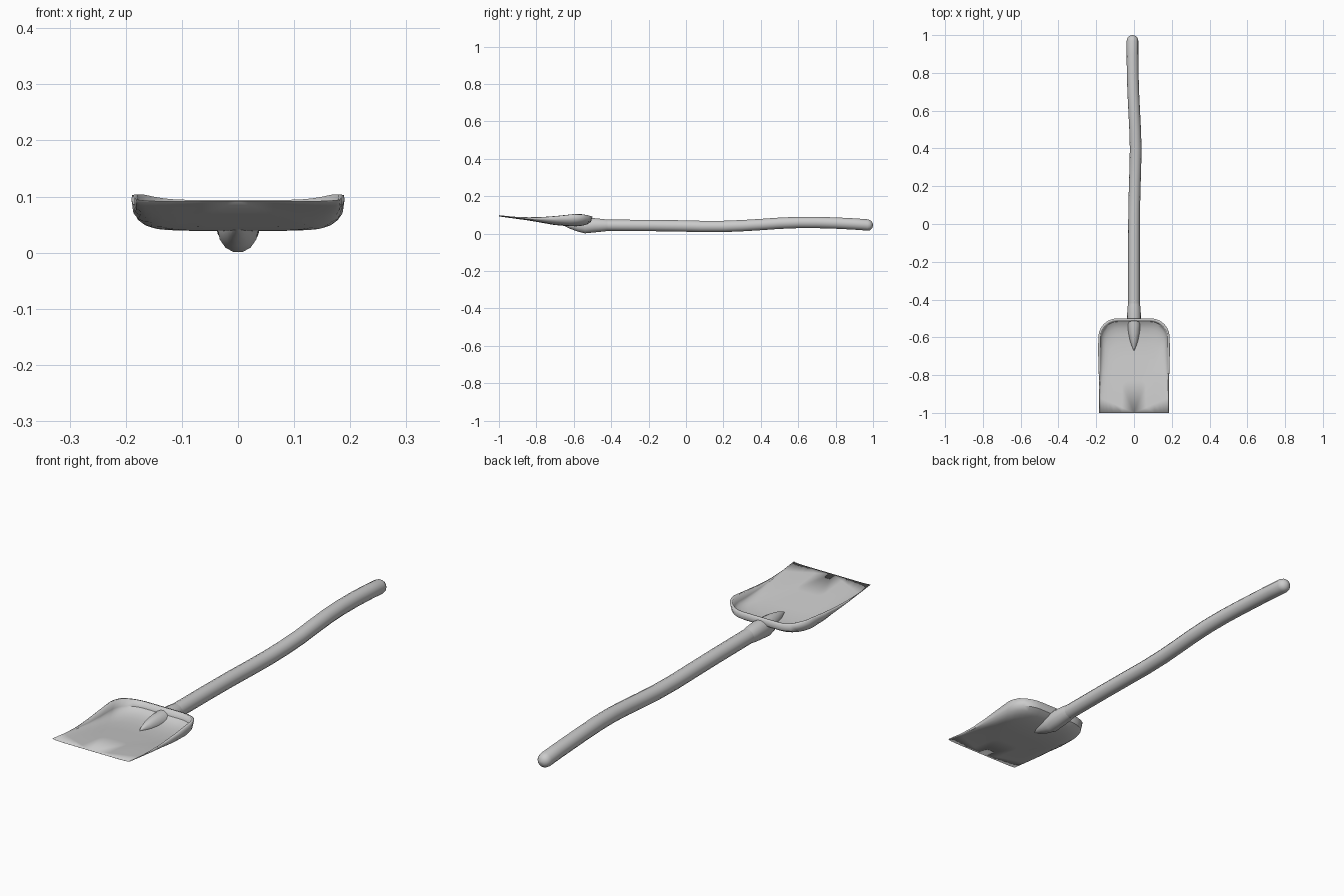
import bpy, bmesh, math

if "Cube" in bpy.data.objects:
    bpy.data.objects.remove(bpy.data.objects["Cube"])


def interp(x, pts):
    """Piecewise linear lookup in a list of (x, value)."""
    if x <= pts[0][0]:
        return pts[0][1]
    for (a, va), (b, vb) in zip(pts, pts[1:]):
        if x <= b:
            return va + (vb - va) * (x - a) / (b - a)
    return pts[-1][1]


def finish(bm, name):
    me = bpy.data.meshes.new(name)
    bm.to_mesh(me)
    bm.free()
    ob = bpy.data.objects.new(name, me)
    bpy.context.collection.objects.link(ob)
    bpy.ops.object.select_all(action='DESELECT')
    ob.select_set(True)
    bpy.context.view_layer.objects.active = ob
    bpy.ops.object.shade_smooth_by_angle(angle=math.radians(40))
    return ob


def loft(name, rings, sides=14):
    """Skin round rings given as (y, x, z, radius x, radius z)."""
    bm = bmesh.new()
    loops = []
    for y, x, z, rx, rz in rings:
        loops.append([bm.verts.new((x + rx * math.cos(a), y, z + rz * math.sin(a)))
                      for a in (2 * math.pi * i / sides for i in range(sides))])
    for a, b in zip(loops, loops[1:]):
        for i in range(sides):
            j = (i + 1) % sides
            bm.faces.new((a[i], b[i], b[j], a[j]))
    bm.faces.new(loops[0])
    bm.faces.new(loops[-1][::-1])
    bmesh.ops.recalc_face_normals(bm, faces=bm.faces)
    return finish(bm, name)


# blade: U-shaped outline shrunk towards the middle of the front edge
FLOOR = [(-1, .092), (-.9, .083), (-.8, .071), (-.7, .056), (-.62, .047), (-.55, .043)]
RIM = [(-1, .098), (-.9, .088), (-.8, .086), (-.7, .093), (-.6, .104), (-.55, .103), (-.51, .094)]
STEPS = [(1, 1), (.985, .5), (.955, .33), (.91, .2), (.85, .1), (.75, .04), (.6, 0), (.35, 0)]

half = [(.184, -1), (.182, -.92), (.18, -.84), (.179, -.76), (.179, -.68), (.178, -.6)]
half += [(.088 + .09 * math.cos(a), -.6 + .09 * math.sin(a))
         for a in (math.pi / 12 * i for i in range(1, 7))]
half += [(.04, -.51)]
outline = half + [(0, -.51)] + [(-x, y) for x, y in reversed(half)]

bm = bmesh.new()
loops = []
for k, f in STEPS:
    loop = []
    for px, py in outline:
        y = -1 + (py + 1) * k
        fl = interp(y, FLOOR)
        loop.append(bm.verts.new((px * k, y, fl + (interp(py, RIM) - fl) * f)))
    loops.append(loop)
for a, b in zip(loops, loops[1:]):
    for i in range(len(outline) - 1):
        bm.faces.new((a[i], a[i + 1], b[i + 1], b[i]))
centre = bm.verts.new((0, -1, .092))
for a, b in zip(loops[-1], loops[-1][1:]):
    bm.faces.new((a, b, centre))
blade = finish(bm, "blade")

# blade thickness thins to a sharp front edge
group = blade.vertex_groups.new(name="thickness")
for v in blade.data.vertices:
    group.add([v.index], min(1, max(.05, (v.co.y + 1) / .3)), 'REPLACE')
solid = blade.modifiers.new("thickness", 'SOLIDIFY')
solid.thickness = .011
solid.offset = -1
solid.vertex_group = "thickness"

# wavy wooden shaft with a domed end
path = [(-.52, 0, .045), (-.4, 0, .044), (-.2, 0, .043), (-.05, 0, .041), (.08, .001, .038),
        (.2, .004, .038), (.3, .007, .042), (.4, .009, .048), (.5, .006, .055), (.6, .001, .059),
        (.7, -.004, .059), (.8, -.007, .056), (.9, -.008, .051), (.97, -.008, .046)]
rings = [(y, x, z, .031, .031) for y, x, z in path]
rings += [(.97 + .03 * math.sin(a), -.008, .045, .031 * math.cos(a), .031 * math.cos(a))
          for a in (math.radians(d) for d in (25, 45, 65, 86))]
loft("shaft", rings)

# socket that joins the shaft to the blade
loft("socket", [(-.672, 0, .053, .001, .001), (-.65, 0, .052, .010, .012),
                (-.62, 0, .049, .021, .024), (-.58, 0, .045, .030, .035),
                (-.54, 0, .041, .036, .041), (-.49, 0, .044, .037, .039),
                (-.44, 0, .044, .034, .034), (-.42, 0, .044, .031, .031)])
